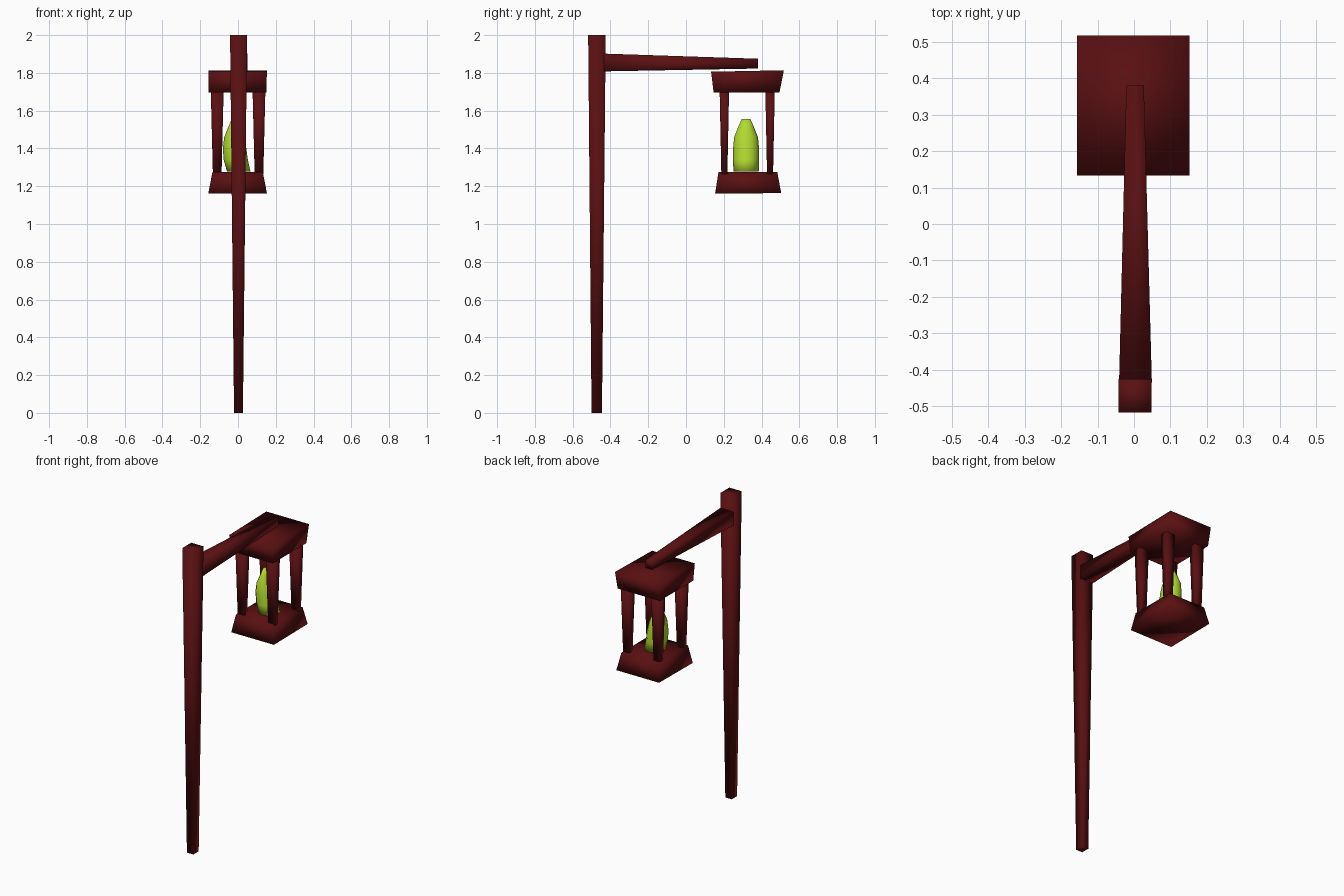
import bpy, bmesh, math

cube = bpy.data.objects.get("Cube")
if cube:
    bpy.data.objects.remove(cube, do_unlink=True)


def material(name, rgb):
    mat = bpy.data.materials.new(name)
    mat.use_nodes = True
    mat.diffuse_color = (*rgb, 1)
    mat.node_tree.nodes["Principled BSDF"].inputs["Base Color"].default_value = (*rgb, 1)
    return mat


red_wood = material("dark red wood", (0.1, 0.005, 0.006))
lime = material("lime flame", (0.44, 0.7, 0.03))


def loft(name, rings, mat):
    """Skin a closed solid over rings of equal point count."""
    bm = bmesh.new()
    loops = [[bm.verts.new(p) for p in ring] for ring in rings]
    n = len(loops[0])
    for low, high in zip(loops, loops[1:]):
        for i in range(n):
            j = (i + 1) % n
            bm.faces.new((low[i], low[j], high[j], high[i]))
    bm.faces.new(loops[0][::-1])
    bm.faces.new(loops[-1])
    bmesh.ops.recalc_face_normals(bm, faces=bm.faces)
    for face in bm.faces:
        face.smooth = True
    mesh = bpy.data.meshes.new(name)
    bm.to_mesh(mesh)
    bm.free()
    mesh.materials.append(mat)
    obj = bpy.data.objects.new(name, mesh)
    bpy.context.collection.objects.link(obj)
    return obj


def rect(x0, x1, y0, y1, z, tilt=0):
    mid = (y0 + y1) / 2
    return [(x, y, z + tilt * (y - mid))
            for x, y in ((x0, y0), (x1, y0), (x1, y1), (x0, y1))]


def arm_end(y, x0, x1, z0, z1):
    return [(x0, y, z0), (x1, y, z0), (x1, y, z1), (x0, y, z1)]


# Tapered post and the arm reaching back from it
loft("post", [rect(-0.021, 0.026, -0.50, -0.445, 0),
              rect(-0.042, 0.048, -0.518, -0.425, 2)], red_wood)
loft("arm", [arm_end(-0.435, -0.041, 0.049, 1.808, 1.902),
             arm_end(0.38, -0.021, 0.027, 1.823, 1.875)], red_wood)

# Lantern lid and base
loft("lantern_lid", [rect(-0.155, 0.15, 0.146, 0.495, 1.697),
                     rect(-0.157, 0.153, 0.133, 0.518, 1.81, 0.02)], red_wood)
loft("lantern_base", [rect(-0.157, 0.153, 0.154, 0.504, 1.162, 0.01),
                      rect(-0.135, 0.131, 0.172, 0.483, 1.276)], red_wood)

# Four corner bars, wider at the top
for side, cx in (("right", -0.11), ("left", 0.111)):
    for end, cy in (("front", 0.203), ("back", 0.445)):
        loft(f"lantern_bar_{end}_{side}",
             [rect(cx - w, cx + w, cy - d, cy + d, z)
              for w, d, z in ((0.023, 0.016, 1.265), (0.034, 0.025, 1.705))], red_wood)

# Flame: leaning oval rings given as (centre x, radius x, radius y, z)
SIDES = 12
flame = [(0.004, 0.062, 0.067, 1.277), (-0.012, 0.064, 0.069, 1.34),
         (-0.018, 0.062, 0.069, 1.4), (-0.022, 0.051, 0.063, 1.46),
         (-0.022, 0.028, 0.041, 1.515), (-0.022, 0.012, 0.023, 1.556)]
loft("flame", [[(cx + rx * math.cos(math.tau * i / SIDES),
                 0.318 + ry * math.sin(math.tau * i / SIDES), z)
                for i in range(SIDES)] for cx, rx, ry, z in flame], lime)
